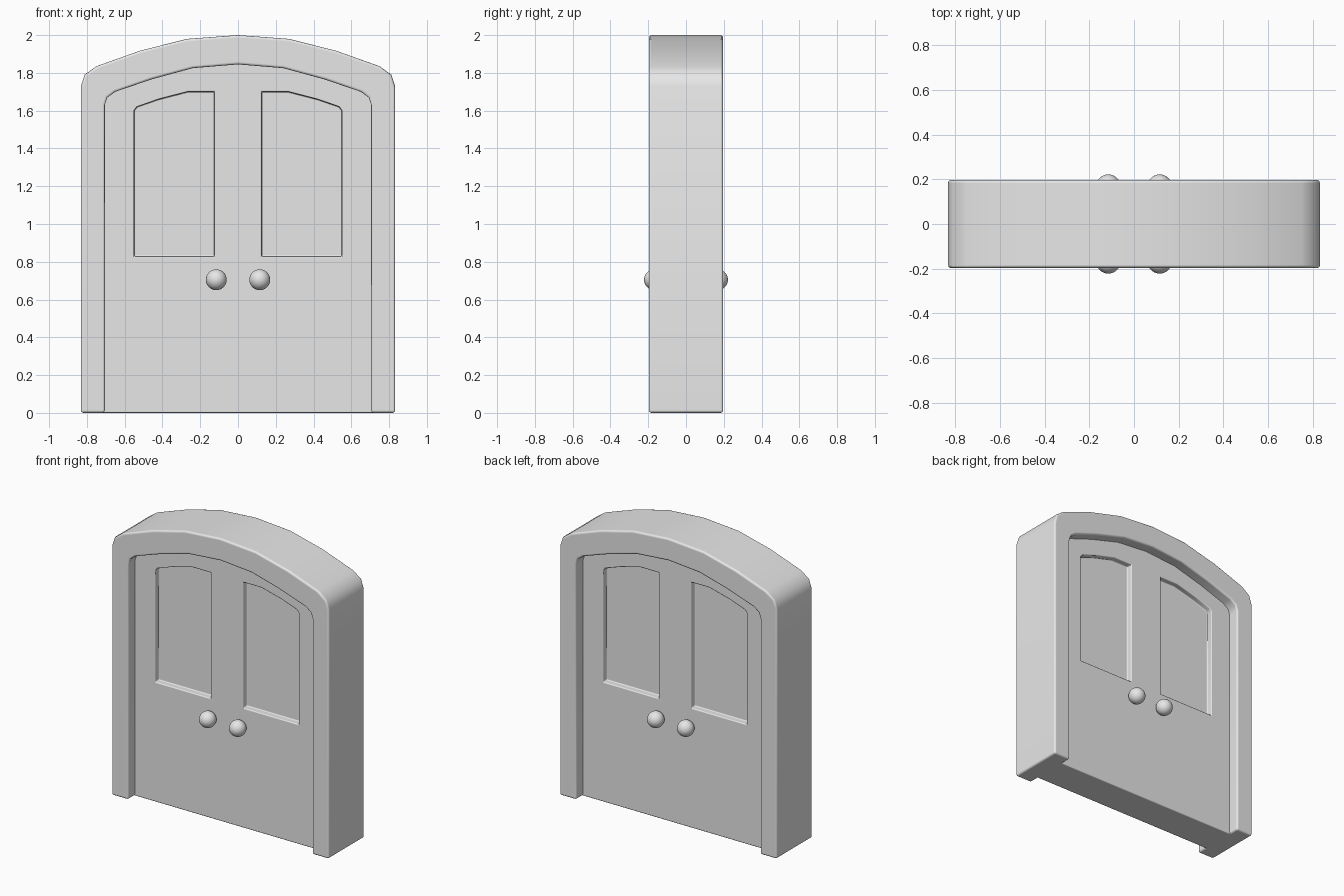
import bpy, bmesh
from math import radians

cube = bpy.data.objects.get("Cube")
if cube:
    bpy.data.objects.remove(cube, do_unlink=True)

grey = bpy.data.materials.new("plain grey")
grey.use_nodes = True
grey.diffuse_color = (0.8, 0.8, 0.8, 1)
grey.node_tree.nodes["Principled BSDF"].inputs["Base Color"].default_value = (0.8, 0.8, 0.8, 1)


def mirrored(half):
    """Half outline from the right foot to the crown, completed on the left."""
    return half + [(-x, z) for x, z in reversed(half[:-1])]


def add_object(name, bm):
    bmesh.ops.recalc_face_normals(bm, faces=bm.faces)
    for f in bm.faces:
        f.smooth = True
    mesh = bpy.data.meshes.new(name)
    bm.to_mesh(mesh)
    bm.free()
    mesh.materials.append(grey)
    obj = bpy.data.objects.new(name, mesh)
    bpy.context.collection.objects.link(obj)
    return obj


def slab(name, outline, y0, y1):
    """Closed outline in the xz plane, extruded from y0 to y1."""
    bm = bmesh.new()
    face = bm.faces.new([bm.verts.new((x, y0, z)) for x, z in outline])
    moved = bmesh.ops.extrude_face_region(bm, geom=[face])["geom"]
    verts = [v for v in moved if isinstance(v, bmesh.types.BMVert)]
    bmesh.ops.translate(bm, verts=verts, vec=(0, y1 - y0, 0))
    if not face.is_valid or len([f for f in bm.faces if len(f.verts) == len(outline)]) < 2:
        bm.faces.new([v for v in bm.verts if v not in verts])
    return add_object(name, bm)


def round_edges(obj, width, segments):
    bevel = obj.modifiers.new("rounded edges", 'BEVEL')
    bevel.width = width
    bevel.segments = segments
    bevel.limit_method = 'ANGLE'
    bevel.angle_limit = radians(60)
    bevel.harden_normals = True


outer = mirrored([(0.832, 0), (0.832, 1.73), (0.812, 1.79), (0.75, 1.835),
                  (0.52, 1.917), (0.27, 1.98), (0, 2.0)])
inner = mirrored([(0.705, 0), (0.705, 1.63), (0.692, 1.67), (0.65, 1.7),
                  (0.46, 1.765), (0.24, 1.825), (0, 1.845)])

# Arched frame: a strip of quads between outer and inner outline, front and back
bm = bmesh.new()
rings = [[bm.verts.new((x, y, z)) for x, z in line]
         for line, y in ((outer, -0.197), (inner, -0.197), (inner, 0.197), (outer, 0.197))]
for i in range(len(outer) - 1):
    for k in range(4):
        a, b = rings[k], rings[(k + 1) % 4]
        bm.faces.new((a[i], a[i + 1], b[i + 1], b[i]))
for end in (0, -1):
    bm.faces.new([ring[end] for ring in rings])
frame = add_object("frame", bm)
round_edges(frame, 0.014, 3)

# Door slab, tucked slightly into the frame
door = slab("door", [(x * 1.04, z * 1.012) for x, z in inner], -0.122, 0.122)

# Recessed panels on both faces of both leaves
panel = [(0.125, 0.83), (0.55, 0.83), (0.55, 1.6), (0.535, 1.62),
         (0.42, 1.66), (0.265, 1.7), (0.125, 1.7)]
for side, sx in (("left", 1), ("right", -1)):
    for face, sy in (("front", -1), ("back", 1)):
        cutter = slab(f"{side}_{face}_panel_cutter", [(x * sx, z) for x, z in panel],
                      sy * 0.082, sy * 0.3)
        cutter.hide_render = True
        cutter.hide_viewport = True
        cut = door.modifiers.new("recess", 'BOOLEAN')
        cut.operation = 'DIFFERENCE'
        cut.solver = 'EXACT'
        cut.object = cutter
        # Round knob
        bm = bmesh.new()
        bmesh.ops.create_uvsphere(bm, u_segments=24, v_segments=16, radius=0.055)
        knob = add_object(f"{side}_{face}_knob", bm)
        knob.location = (sx * 0.115, sy * 0.167, 0.705)
round_edges(door, 0.007, 2)
